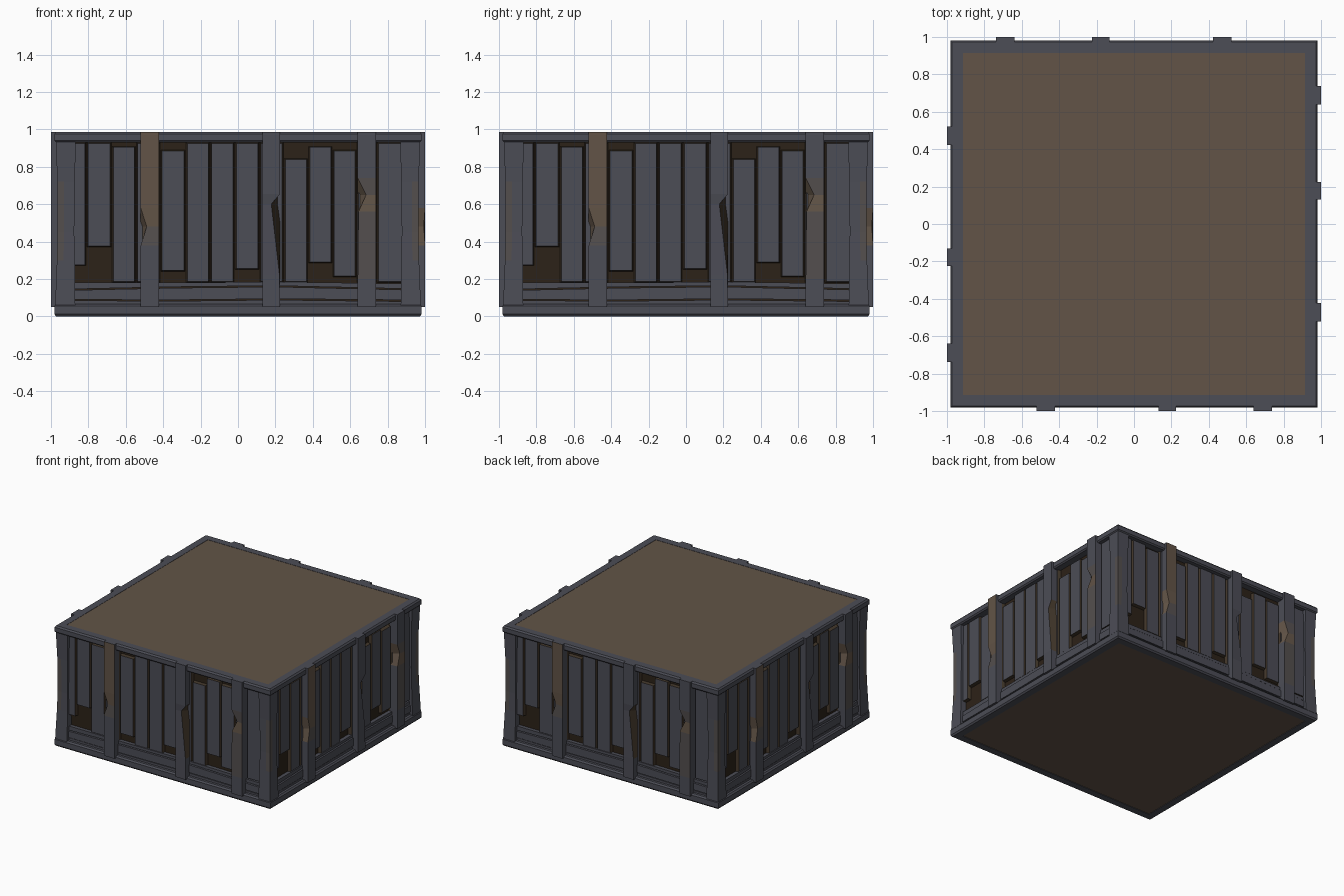
import bpy, bmesh, math
from mathutils import Matrix

if "Cube" in bpy.data.objects:
    bpy.data.objects.remove(bpy.data.objects["Cube"])


def lin(c):
    return tuple((v / 255 / 12.92) if v < 11 else ((v / 255 + 0.055) / 1.055) ** 2.4 for v in c)


def material(name, rgb):
    m = bpy.data.materials.new(name)
    m.diffuse_color = (*lin(rgb), 1)
    m.use_nodes = True
    m.node_tree.nodes["Principled BSDF"].inputs["Base Color"].default_value = m.diffuse_color
    return m


MATS = [material("grey_wood", (76, 77, 86)), material("worn_wood", (98, 84, 71)),
        material("gap_wood", (66, 55, 42)), material("dark_inside", (44, 34, 24)),
        material("slightly_worn", (84, 79, 78))]
GREY, WORN, GAP, DARK, HALF = range(5)
SIDES = ["front", "right", "back", "left"]


def loft(sections, paint=lambda i, j: GREY, closed=False, ends=GREY):
    """Join matching cross-sections; paint(row, side) picks the material."""
    me = bpy.data.meshes.new("part")
    bm = bmesh.new()
    rows = [[bm.verts.new(p) for p in s] for s in sections]
    n = len(rows[0])
    for i in range(len(rows) if closed else len(rows) - 1):
        a, b = rows[i], rows[(i + 1) % len(rows)]
        for j in range(n):
            k = (j + 1) % n
            bm.faces.new((a[j], a[k], b[k], b[j])).material_index = paint(i, j)
    if not closed:
        bm.faces.new(rows[0]).material_index = ends
        bm.faces.new(rows[-1]).material_index = ends
    bmesh.ops.recalc_face_normals(bm, faces=bm.faces)
    bm.to_mesh(me)
    bm.free()
    for m in MATS:
        me.materials.append(m)
    return me


def place(name, me):
    ob = bpy.data.objects.new(name, me)
    bpy.context.collection.objects.link(ob)
    return ob


def four_sides(name, me):
    for k, side in enumerate(SIDES):
        place(f"{side}_{name}", me).matrix_world = Matrix.Rotation(k * math.pi / 2, 4, "Z")


def square(r, z):
    return [(-r, -r, z), (r, -r, z), (r, r, z), (-r, r, z)]


# Inner body: brown lid and floor, dark walls behind the planks
place("inner_body", loft([square(0.92, 0.004), square(0.92, 0.985)],
                         lambda i, j: DARK, ends=WORN))

# Chamfered rims around the top and the floor
for name, profile in (
        ("top_rim", [(0.915, 0.93), (0.972, 0.93), (0.982, 0.94), (0.982, 0.975), (0.972, 0.987), (0.915, 0.987)]),
        ("bottom_rim", [(0.915, 0), (0.972, 0), (0.982, 0.012), (0.982, 0.055), (0.972, 0.067), (0.915, 0.067)])):
    place(name, loft([[(sx * r, sy * r, z) for r, z in profile]
                      for sx, sy in ((-1, -1), (1, -1), (1, 1), (-1, 1))], closed=True))

# Upright planks: left, right, bottom, top
PLANKS = [(-0.90, -0.81, 0.27, 0.93), (-0.81, -0.675, 0.37, 0.93), (-0.675, -0.545, 0.18, 0.91),
          (-0.545, -0.415, 0.18, 0.93), (-0.415, -0.28, 0.24, 0.89), (-0.28, -0.15, 0.18, 0.93),
          (-0.15, -0.018, 0.18, 0.93), (-0.018, 0.115, 0.25, 0.93), (0.115, 0.245, 0.18, 0.93),
          (0.245, 0.375, 0.18, 0.845), (0.375, 0.505, 0.285, 0.91), (0.505, 0.635, 0.21, 0.89),
          (0.635, 0.742, 0.18, 0.93), (0.742, 0.89, 0.18, 0.93)]
for n, (x0, x1, z0, z1) in enumerate(PLANKS, 1):
    def ring(y, g):
        return [(x0 + g, y, z0 + g * 0.6), (x1 - g, y, z0 + g * 0.6), (x1 - g, y, z1 - g * 0.6), (x0 + g, y, z1 - g * 0.6)]
    four_sides(f"plank_{n}", loft([ring(-0.915, 0.001), ring(-0.948, 0.009)], lambda i, j: GAP))

# Slightly bowed skirting boards
XS = (-0.89, -0.35, 0.2, 0.89)
BOARDS = {"lower": (0.952, (0.06, 0.06, 0.06, 0.06), (0.085, 0.082, 0.088, 0.08)),
          "middle": (0.957, (0.09, 0.088, 0.094, 0.088), (0.14, 0.152, 0.158, 0.142)),
          "upper": (0.95, (0.146, 0.158, 0.164, 0.148), (0.18, 0.18, 0.185, 0.175))}
for name, (d, low, high) in BOARDS.items():
    four_sides(f"{name}_skirting", loft([[(x, -0.915, a), (x, -d, a), (x, -d, b), (x, -0.915, b)]
                                         for x, a, b in zip(XS, low, high)]))

# Battens with chipped front edges: (z, left chip, right chip)
BATTENS = [(-0.52, -0.423, [(0.05, 0, 0), (0.38, 0, 0), (0.48, 0.032, 0), (0.58, 0, 0), (0.987, 0, 0)], {1: HALF, 2: WORN, 3: WORN}),
           (0.13, 0.225, [(0.05, 0, 0), (0.22, 0, 0.003), (0.60, 0, 0.047), (0.655, 0, 0), (0.987, 0, 0)], {}),
           (0.64, 0.738, [(0.05, 0, 0), (0.2, 0, 0), (0.56, 0.004, 0), (0.65, 0.045, 0), (0.74, 0, 0), (0.987, 0, 0)], {1: HALF, 2: WORN, 3: HALF})]
for n, (x0, x1, rows, tint) in enumerate(BATTENS, 1):
    def paint(i, j):
        if j == 1:
            return tint.get(i, GREY)
        chip = 1 if j == 0 else 2
        if j != 3 and max(rows[i][chip], rows[i + 1][chip]) > 0.02:
            return WORN if n != 2 else GAP
        return GREY
    four_sides(f"batten_{n}", loft([[(x0, -0.93, z), (x0 + l, -1 + l * 0.2, z), (x1 - r, -1 + r * 0.2, z), (x1, -0.93, z)]
                                    for z, l, r in rows], paint))

# Corner posts, bowed inward a little, worn along the outer edge
POST = [(0.05, 0.978, 0.87), (0.3, 0.968, 0.872), (0.45, 0.964, 0.876), (0.72, 0.966, 0.872), (0.94, 0.974, 0.868)]
four_sides("corner_post", loft(
    [[(a, -a, z), (a, -o, z), (o - 0.035, -o, z), (o, -o, z), (o, -o + 0.035, z), (o, -a, z)] for z, o, a in POST],
    lambda i, j: HALF if j in (2, 3) and i in (1, 2) else GREY))
